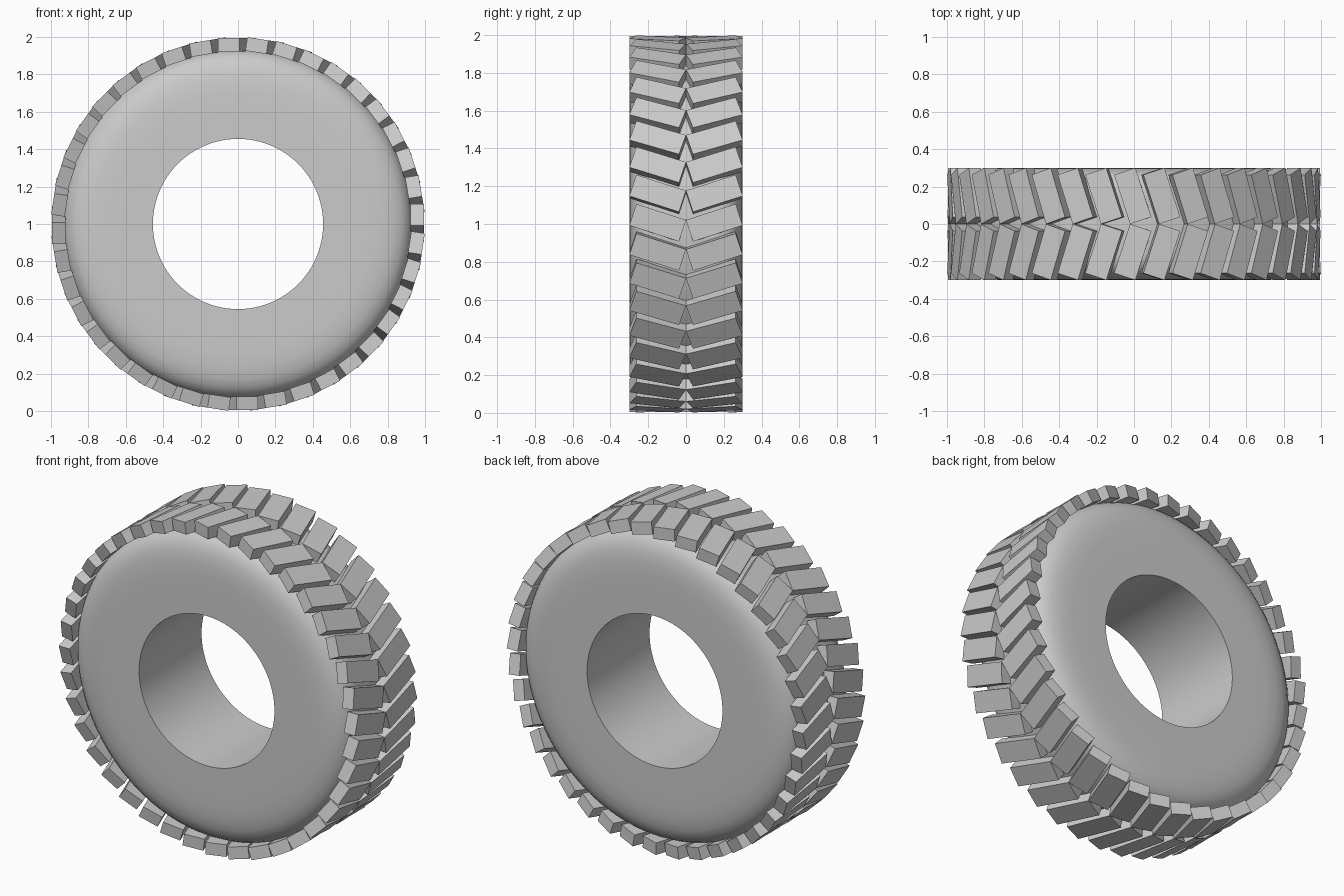
import bpy, bmesh, math
from mathutils import Matrix, Vector

if "Cube" in bpy.data.objects:
    bpy.data.objects.remove(bpy.data.objects["Cube"])

COUNT = 40                      # tread blocks per side
SLANT = math.radians(18)        # chevron angle
WIDTH, HALF = 0.12, 0.30        # block width, half width of the tyre
TOP, BOTTOM = 0.995, 0.922      # radial range of the blocks
LENGTH = (HALF - WIDTH * math.sin(SLANT)) / math.cos(SLANT)

rubber = bpy.data.materials.new("grey rubber")
rubber.diffuse_color = (0.6, 0.6, 0.6, 1)
rubber.use_nodes = True
rubber.node_tree.nodes["Principled BSDF"].inputs["Base Color"].default_value = rubber.diffuse_color


def finish(bm, name):
    bmesh.ops.recalc_face_normals(bm, faces=bm.faces)
    mesh = bpy.data.meshes.new(name)
    bm.to_mesh(mesh)
    bm.free()
    mesh.materials.append(rubber)
    obj = bpy.data.objects.new(name, mesh)
    bpy.context.collection.objects.link(obj)
    return obj


# Tyre body: closed (y, radius) section spun around the axle
half = [(0.30, 0.455), (0.30, 0.60), (0.30, 0.70), (0.296, 0.77), (0.286, 0.83),
        (0.268, 0.876), (0.24, 0.909), (0.205, 0.928), (0.16, 0.934)]
section = half + [(-y, r) for y, r in reversed(half)]
bm = bmesh.new()
verts = [bm.verts.new((0, y, 1 + r)) for y, r in section]
edges = [bm.edges.new((verts[i], verts[(i + 1) % len(verts)])) for i in range(len(verts))]
bmesh.ops.spin(bm, geom=verts + edges, cent=(0, 0, 1), axis=(0, 1, 0),
               angle=math.tau, steps=96, use_merge=True)
bmesh.ops.remove_doubles(bm, verts=bm.verts, dist=1e-5)
body = finish(bm, "tyre_body")
bpy.context.view_layer.objects.active = body
body.select_set(True)
bpy.ops.object.shade_smooth_by_angle(angle=math.radians(40))

# Tread: slanted boxes meeting in a chevron on the centre line
for side, name in ((-1, "front_tread_blocks"), (1, "back_tread_blocks")):
    bm = bmesh.new()
    block = (Matrix.Translation((0, side * HALF / 2, (TOP + BOTTOM) / 2))
             @ Matrix.Rotation(side * SLANT, 4, 'Z')
             @ Matrix.Diagonal((WIDTH, LENGTH, TOP - BOTTOM, 1)))
    for i in range(COUNT):
        turn = Matrix.Rotation(math.tau * i / COUNT - math.radians(0.4), 4, 'Y')
        bmesh.ops.create_cube(bm, size=1, matrix=Matrix.Translation((0, 0, 1)) @ turn @ block)
    finish(bm, name)
